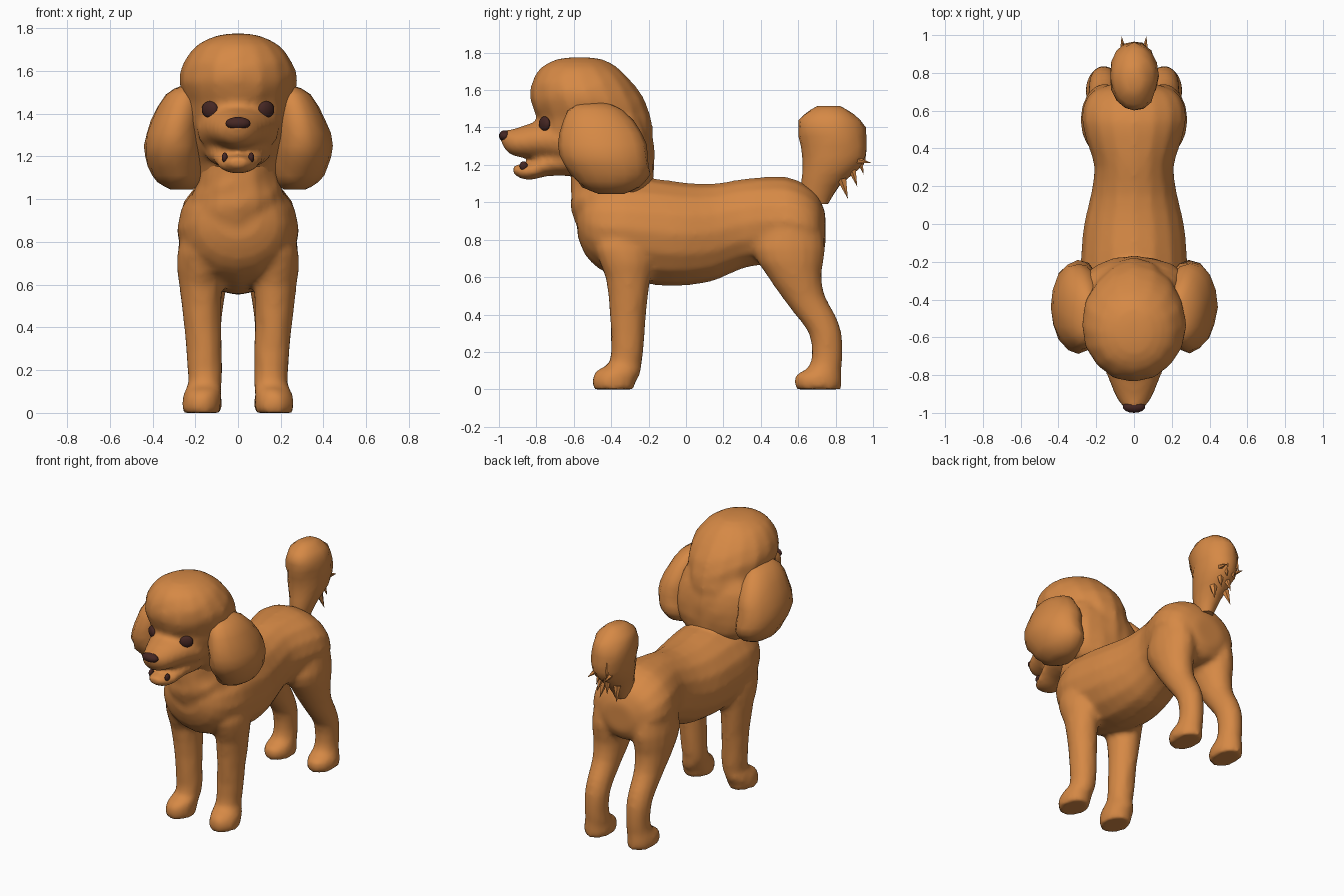
import bpy, bmesh, math, random
from mathutils import Vector, Matrix

random.seed(4)
if "Cube" in bpy.data.objects:
    bpy.data.objects.remove(bpy.data.objects["Cube"])


def material(name, rgb):
    m = bpy.data.materials.new(name)
    m.use_nodes = True
    m.diffuse_color = (*rgb, 1)
    m.node_tree.nodes["Principled BSDF"].inputs["Base Color"].default_value = (*rgb, 1)
    return m


COAT = material("apricot coat", (0.67, 0.25, 0.06))
DARK = material("dark brown", (0.06, 0.02, 0.017))
SIDES = 16


def finish(name, bm, mat, blend=False):
    """Make a smooth object; blend melts overlapping lofts into one skin."""
    bmesh.ops.recalc_face_normals(bm, faces=bm.faces)
    me = bpy.data.meshes.new(name)
    bm.to_mesh(me)
    bm.free()
    me.materials.append(mat)
    ob = bpy.data.objects.new(name, me)
    bpy.context.collection.objects.link(ob)
    if blend:
        skin = ob.modifiers.new("skin", 'REMESH')
        skin.mode = 'VOXEL'
        skin.voxel_size = 0.018
        skin.use_smooth_shade = True
        soft = ob.modifiers.new("soften", 'SMOOTH')
        soft.factor = 0.5
        soft.iterations = 5
        return
    bpy.ops.object.select_all(action='DESELECT')
    ob.select_set(True)
    bpy.context.view_layer.objects.active = ob
    bpy.ops.object.shade_smooth_by_angle(angle=math.radians(50))


def refine(rings):
    """Add a smooth in-between ring for every pair."""
    out = []
    for i in range(len(rings) - 1):
        a, b = rings[i], rings[i + 1]
        p, n = rings[max(i - 1, 0)], rings[min(i + 2, len(rings) - 1)]
        out += [a, tuple((9 * (s + t) - u - v) / 16 for s, t, u, v in zip(a, b, p, n))]
    return out + [rings[-1]]


def loft(bm, rings, axis='Z', side=1, rough=0.0):
    """Skin elliptical rings (x, y, z, half width, half depth or height)."""
    loops = []
    for x, y, z, a, b in refine(rings):
        loop = []
        for k in range(SIDES):
            t = math.tau * k / SIDES
            f = 1 + random.uniform(-rough, rough)
            u, v = a * f * math.cos(t), b * f * math.sin(t)
            co = Vector((x, y, z)) + (Vector((u, v, 0)) if axis == 'Z' else Vector((u, 0, v)))
            co.x *= side
            loop.append(bm.verts.new(co))
        loops.append(loop)
    for lo, hi in zip(loops, loops[1:]):
        for k in range(SIDES):
            j = (k + 1) % SIDES
            bm.faces.new((lo[k], lo[j], hi[j], hi[k]))
    bm.faces.new(loops[0])
    bm.faces.new(loops[-1])


def ball(name, loc, size, mat, turn=0):
    bm = bmesh.new()
    bmesh.ops.create_uvsphere(bm, u_segments=14, v_segments=10, radius=1)
    bm.transform(Matrix.Translation(loc) @ Matrix.Rotation(math.radians(turn), 4, 'Z')
                 @ Matrix.Diagonal((*size, 1)))
    finish(name, bm, mat)


def tuft(name, loc, direction, length, width):
    bm = bmesh.new()
    bmesh.ops.create_cone(bm, segments=5, radius1=width, radius2=0, depth=length, cap_ends=True)
    turn = Vector(direction).to_track_quat('Z', 'Y').to_matrix().to_4x4()
    bm.transform(Matrix.Translation(loc) @ turn)
    finish(name, bm, COAT)


# Trunk, chest to rump
trunk = bmesh.new()
loft(trunk, [
    (0, y, z, a, b) for y, z, a, b in (
        (-.58, .90, .10, .08), (-.54, .89, .19, .17), (-.46, .87, .25, .23),
        (-.33, .86, .285, .27), (-.15, .84, .28, .285), (0, .83, .265, .275),
        (.15, .84, .23, .26), (.30, .885, .21, .24), (.42, .90, .245, .235),
        (.54, .90, .275, .235), (.64, .88, .265, .215), (.71, .86, .21, .17),
        (.745, .85, .10, .09))], 'Y')

# Neck with ruffled fur
loft(trunk, [(0, -.36, .82, .22, .20), (0, -.38, .93, .24, .225), (0, -.395, 1.02, .215, .225),
             (0, -.40, 1.10, .19, .22), (0, -.42, 1.22, .18, .21)], rough=0.03)

for side in (1, -1):
    # Front leg and paw
    loft(trunk, [
        (.15, -.34, .95, .08, .12), (.175, -.33, .75, .11, .16), (.175, -.31, .60, .10, .12),
        (.165, -.31, .40, .087, .097), (.155, -.315, .20, .082, .087),
        (.155, -.33, .13, .08, .092), (.165, -.36, .10, .087, .122),
        (.17, -.385, .04, .092, .118), (.17, -.385, 0, .085, .11)], side=side, rough=0.03)

    # Hind leg with bent hock and paw
    loft(trunk, [
        (.145, .57, .95, .11, .14), (.155, .55, .75, .128, .195), (.16, .575, .62, .113, .15),
        (.16, .625, .50, .092, .118), (.16, .69, .40, .082, .108), (.16, .745, .30, .078, .088),
        (.16, .755, .18, .073, .083), (.16, .74, .11, .078, .092), (.165, .71, .08, .087, .122),
        (.165, .705, .03, .092, .128), (.165, .71, 0, .085, .12)], side=side)
finish("body_and_legs", trunk, COAT, blend=True)

# Rounded head of hair
head = bmesh.new()
loft(head, [
    (0, y, z, a, b) for y, z, a, b in (
        (-.38, 1.04, .14, .15), (-.38, 1.08, .19, .20), (-.395, 1.17, .21, .225),
        (-.445, 1.25, .225, .28), (-.48, 1.35, .24, .305), (-.495, 1.45, .255, .305),
        (-.53, 1.55, .278, .305), (-.555, 1.64, .255, .27), (-.57, 1.72, .195, .205),
        (-.57, 1.765, .10, .12), (-.57, 1.775, .03, .03))], rough=0.015)

# Hair behind the ears
loft(head, [
    (0, -.31, 1.04, .18, .08), (0, -.31, 1.10, .25, .125), (0, -.315, 1.25, .28, .145),
    (0, -.325, 1.38, .26, .13), (0, -.335, 1.48, .20, .09)], rough=0.03)

# Muzzle and open lower jaw
loft(head, [
    (0, -.66, 1.33, .20, .14), (0, -.76, 1.335, .16, .11), (0, -.86, 1.325, .12, .088),
    (0, -.93, 1.32, .088, .07), (0, -.97, 1.335, .055, .05), (0, -.99, 1.35, .03, .025)], 'Y')
loft(head, [
    (0, -.62, 1.22, .16, .08), (0, -.74, 1.205, .125, .065), (0, -.82, 1.17, .10, .05),
    (0, -.88, 1.165, .075, .04), (0, -.925, 1.175, .04, .022)], 'Y')
finish("head", head, COAT, blend=True)
ball("nose", (0, -.968, 1.355), (.06, .032, .03), DARK)

for side, label in ((1, "left"), (-1, "right")):
    # Face details
    ball(label + "_eye", (side * .132, -.757, 1.42), (.044, .02, .039), DARK, side * 35)
    ball(label + "_mouth_corner", (side * .062, -.868, 1.195), (.014, .022, .024), DARK)

    # Fluffy hanging ear
    ear = bmesh.new()
    loft(ear, [
        (.235, -.49, 1.53, .03, .07), (.255, -.485, 1.49, .085, .15), (.285, -.455, 1.37, .125, .22),
        (.30, -.44, 1.25, .14, .235), (.29, -.405, 1.15, .13, .21), (.275, -.40, 1.08, .10, .15),
        (.265, -.40, 1.045, .05, .07)], side=side, rough=0.035)
    finish(label + "_ear", ear, COAT)

    # Loose curls at the back of the tail
    tuft(label + "_tail_point", (side * .06, .94, 1.22), (side * .1, 1, -.2), .11, .025)
    for i in range(4):
        tuft(f"{label}_tail_curl_{i}",
             (side * random.uniform(.02, .07), (.85, .90, .935, .945)[i], 1.07 + .065 * i),
             (side * .15, .3, -1), .11, .025)

    # Ruffles on the chest
    for i in range(3):
        tuft(f"{label}_chest_ruffle_{i}", (side * (.05 + .07 * i), -.575 + .05 * i, 1.0 - .03 * i),
             (side * .3, -.35, -1), .11, .035)

# Pompom tail
tail = bmesh.new()
loft(tail, [
    (0, .69, .99, .05, .07), (0, .72, 1.09, .075, .105), (0, .785, 1.20, .11, .165),
    (0, .79, 1.30, .125, .178), (0, .775, 1.40, .125, .18), (0, .765, 1.47, .10, .135),
    (0, .765, 1.515, .04, .06)], rough=0.04)
finish("tail", tail, COAT)
